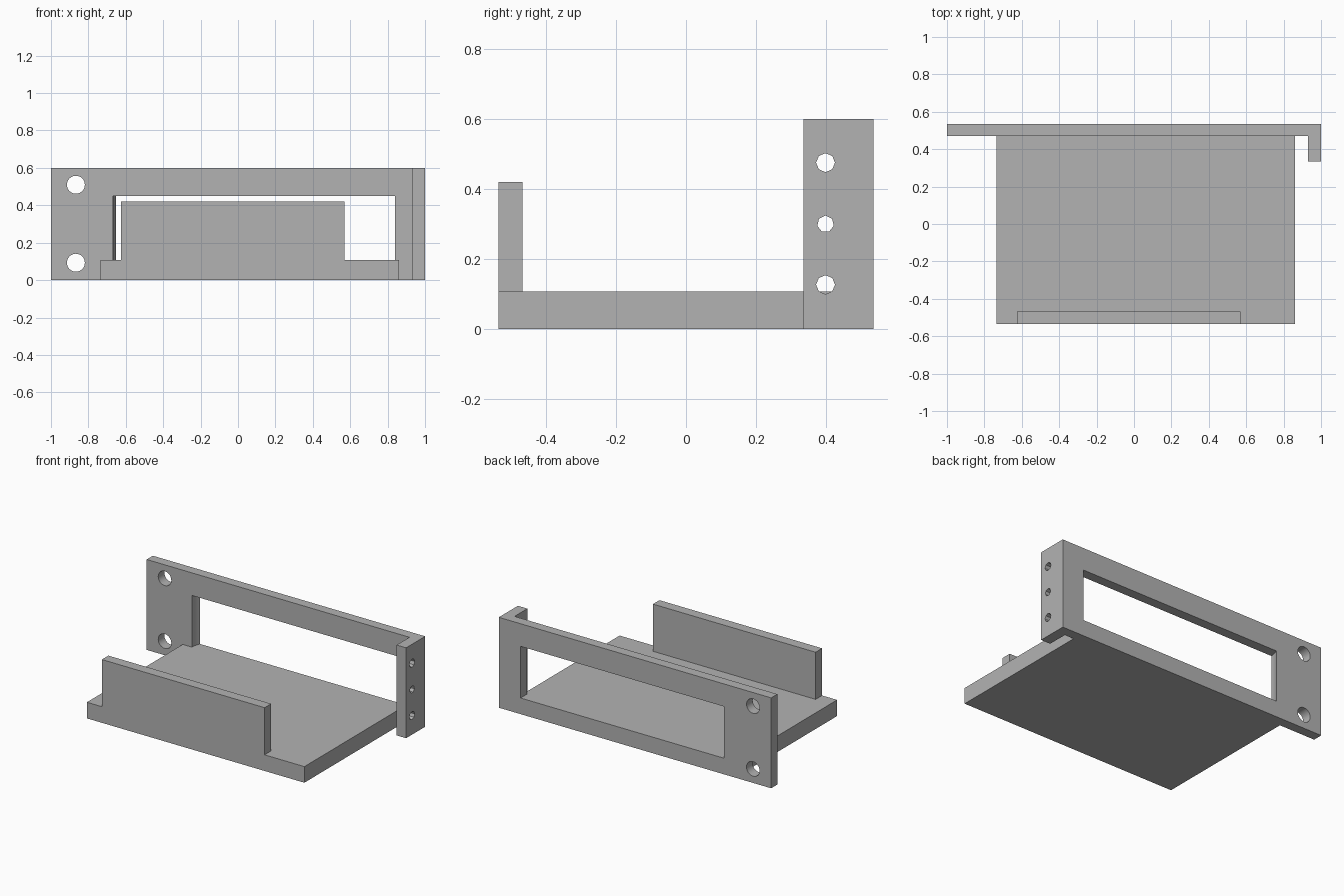
import bpy, bmesh, math
from mathutils import Matrix, Vector

default = bpy.data.objects.get("Cube")
if default:
    bpy.data.objects.remove(default, do_unlink=True)

GREY = (0.45, 0.45, 0.45, 1)
grey = bpy.data.materials.new("plain grey")
grey.use_nodes = True
grey.diffuse_color = GREY
grey.node_tree.nodes["Principled BSDF"].inputs["Base Color"].default_value = GREY


def finish(name, bm):
    bmesh.ops.recalc_face_normals(bm, faces=bm.faces)
    mesh = bpy.data.meshes.new(name)
    bm.to_mesh(mesh)
    bm.free()
    mesh.materials.append(grey)
    obj = bpy.data.objects.new(name, mesh)
    bpy.context.collection.objects.link(obj)
    return obj


def prism(name, outline, z0, z1):
    """Extrude an xy outline from z0 to z1."""
    bm = bmesh.new()
    face = bm.faces.new([bm.verts.new((x, y, z0)) for x, y in outline])
    new = bmesh.ops.extrude_face_region(bm, geom=[face])["geom"]
    bmesh.ops.translate(bm, vec=(0, 0, z1 - z0),
                        verts=[v for v in new if isinstance(v, bmesh.types.BMVert)])
    return finish(name, bm)


def box(name, x0, x1, y0, y1, z0, z1):
    return prism(name, [(x0, y0), (x1, y0), (x1, y1), (x0, y1)], z0, z1)


def drill(name, centre, axis, radius, sides):
    bm = bmesh.new()
    turn = Vector(axis).to_track_quat('Z', 'Y').to_matrix().to_4x4()
    bmesh.ops.create_cone(bm, cap_ends=True, segments=sides, radius1=radius,
                          radius2=radius, depth=0.3,
                          matrix=Matrix.Translation(centre) @ turn)
    return finish(name, bm)


def cut(target, cutter):
    mod = target.modifiers.new("cut", 'BOOLEAN')
    mod.operation = 'DIFFERENCE'
    mod.solver = 'EXACT'
    mod.object = cutter
    bpy.context.view_layer.objects.active = target
    bpy.ops.object.modifier_apply(modifier=mod.name)
    bpy.data.objects.remove(cutter, do_unlink=True)


BACK, INNER, FLOOR = 0.535, 0.47, 0.107

# Back plate with its side flange, as one L-shaped section
plate = prism("back_plate", [(-1, INNER), (0.93, INNER), (0.93, 0.335), (1, 0.335),
                             (1, BACK), (-1, BACK)], 0, 0.6)

# Window with one hollowed jamb
radius = 0.148
jamb = []
for i in range(9):
    d = (BACK - INNER) * i / 8
    jamb.append((-0.668 + radius - math.sqrt(radius ** 2 - d ** 2), INNER + d))
window = [(0.84, BACK + 0.1), (0.84, INNER - 0.05), (-0.668, INNER - 0.05)]
window += jamb + [(jamb[-1][0], BACK + 0.1)]
cut(plate, prism("window_cutter", window, FLOOR, 0.45))

# Round mounting holes through the plate
for z in (0.51, 0.093):
    cut(plate, drill("mount_cutter", (-0.867, 0.5, z), (0, 1, 0), 0.048, 32))

# Small screw holes through the flange
for z, r, sides in ((0.475, 0.027, 8), (0.3, 0.024, 7), (0.127, 0.027, 8)):
    cut(plate, drill("screw_cutter", (0.965, 0.398, z), (1, 0, 0), r, sides))

# Tray floor and front lip
box("tray_floor", -0.735, 0.862, -0.535, INNER, 0, FLOOR)
box("front_lip", -0.625, 0.57, -0.535, -0.467, FLOOR, 0.42)

# Smooth the round holes and jamb, keep the corners sharp
bpy.ops.object.select_all(action='DESELECT')
plate.select_set(True)
bpy.context.view_layer.objects.active = plate
bpy.ops.object.shade_smooth_by_angle(angle=math.radians(20))
